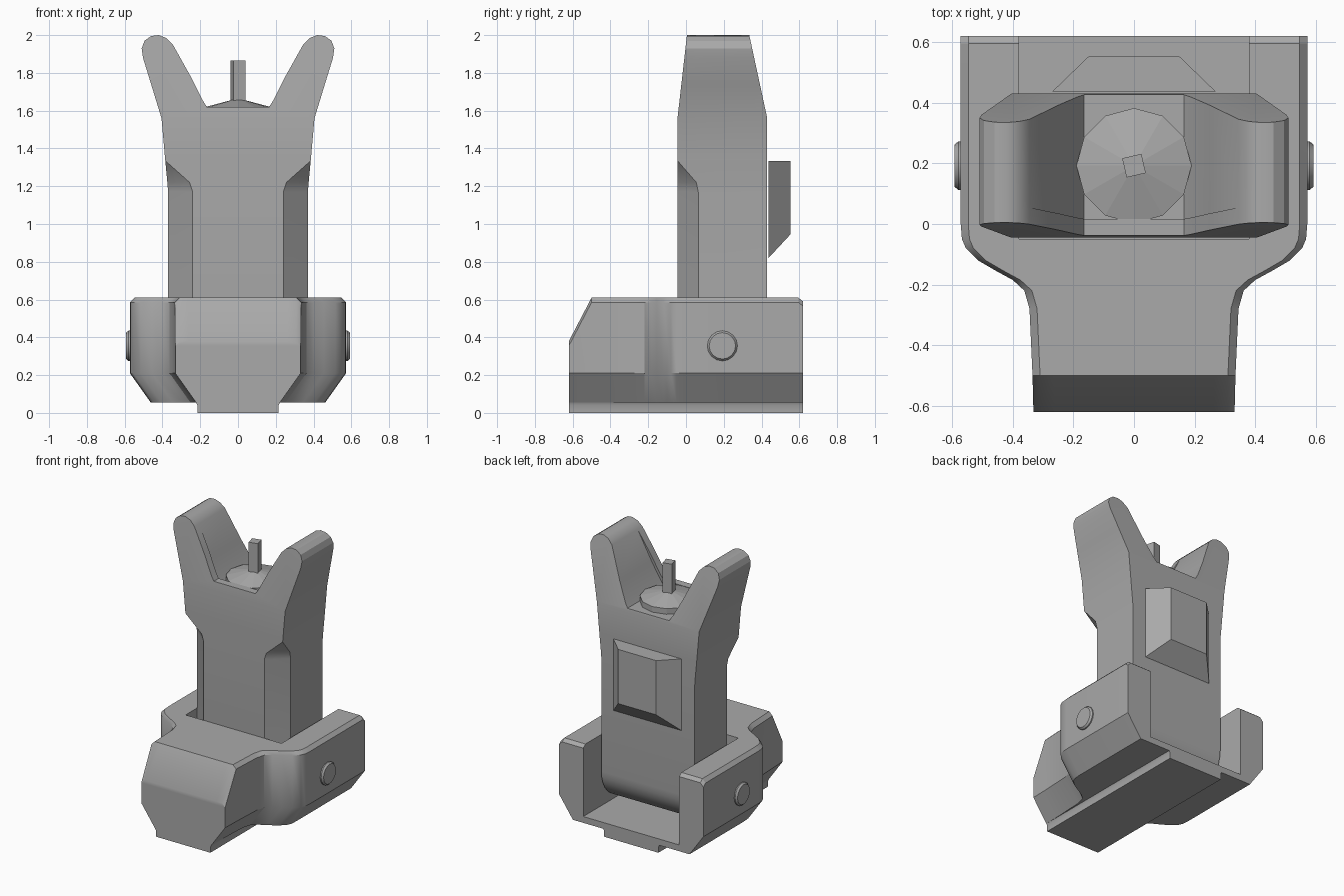
import bpy, bmesh, math
from mathutils import Vector

if "Cube" in bpy.data.objects:
    bpy.data.objects.remove(bpy.data.objects["Cube"])

grey = bpy.data.materials.new("plain grey")
grey.diffuse_color = (0.4, 0.4, 0.4, 1)
grey.use_nodes = True
grey.node_tree.nodes["Principled BSDF"].inputs["Base Color"].default_value = grey.diffuse_color


def loft(bm, rings, first=None, last=None, skip=()):
    """Skin a list of equal rings; first/last list the index groups of the end caps."""
    rows = [[bm.verts.new(p) for p in r] for r in rings]
    n = len(rows[0])
    for a, b in zip(rows, rows[1:]):
        for i in range(n):
            if i not in skip:
                j = (i + 1) % n
                bm.faces.new((a[i], a[j], b[j], b[i]))
    for row, caps in ((rows[0], first), (rows[-1], last)):
        for cap in caps or []:
            bm.faces.new([row[i] for i in cap])


def finish(bm, name, angle=None):
    bmesh.ops.remove_doubles(bm, verts=bm.verts, dist=0.0004)
    bmesh.ops.recalc_face_normals(bm, faces=bm.faces)
    me = bpy.data.meshes.new(name)
    bm.to_mesh(me)
    bm.free()
    me.materials.append(grey)
    ob = bpy.data.objects.new(name, me)
    bpy.context.collection.objects.link(ob)
    if angle:
        bpy.ops.object.select_all(action='DESELECT')
        ob.select_set(True)
        bpy.context.view_layer.objects.active = ob
        bpy.ops.object.shade_smooth_by_angle(angle=math.radians(angle))
    return ob


def mirror(half):
    return half + [(-x, z) for x, z in reversed(half)]


def whole(ring):
    return [list(range(len(ring)))]


# clamp body: U-shaped sections along y, solid and narrow at the front
def section(y, w, top=0.61, floor=None):
    s = min(0.38, w - 0.07)
    half = [(s, floor or top), (s, top), (w - 0.025, top), (w, top - 0.025),
            (w, 0.21), (w - 0.11, 0.055), (0.222, 0.055), (0.215, 0.04), (0.215, 0)]
    return [(x, y, z) for x, z in mirror(half)]


rings = [section(-0.62, 0.332, 0.38)]
for y, w in ((-0.5, 0.335), (-0.28, 0.345), (-0.22, 0.362), (-0.185, 0.40),
             (-0.155, 0.455), (-0.12, 0.515), (-0.08, 0.555), (-0.05, 0.568)):
    rings.append(section(y, w))
rings += [section(-0.05, 0.568, 0.61, 0.1), section(0.0, 0.572, 0.61, 0.1),
          section(0.595, 0.572, 0.61, 0.1), section(0.62, 0.572, 0.59, 0.1)]
bm = bmesh.new()
loft(bm, rings, whole(rings[0]), whole(rings[0]))
finish(bm, "clamp_body", 28)

# sight post, lower part: rounded foot, chamfered front corners that fade out
FRONT, BACK, PY, PZ, R = -0.045, 0.43, 0.1925, 0.355, 0.2375


def post_ring(z, hw, yf, yb, cx, cy):
    half = [(hw, yb), (hw, yf + cy), (hw - cx, yf)]
    return [(x, y, z) for x, y in mirror(half)]


rings = []
for k in range(9):
    a = math.radians(88 * (1 - k / 8))
    c = math.cos(a)
    rings.append(post_ring(PZ - R * math.sin(a), 0.37, PY - R * c, PY + R * c, 0.13, 0.11 * c))
for z, hw, cx, cy in ((1.17, 0.37, 0.13, 0.11), (1.22, 0.374, 0.118, 0.10), (1.335, 0.385, 0, 0)):
    rings.append(post_ring(z, hw, FRONT, BACK, cx, cy))
bm = bmesh.new()
loft(bm, rings, whole(rings[0]))

# sight post, upper part: two ears with a valley that is deeper behind a front lip
half = [(0.385, 1.335), (0.405, 1.56), (0.46, 1.74), (0.503, 1.88), (0.51, 1.93),
        (0.495, 1.97), (0.46, 1.995), (0.42, 2.0), (0.38, 1.985), (0.345, 1.95),
        (0.25, 1.78), (0.19, 1.66), (0.165, 1.62)]
lip = mirror(half)
deep = mirror([(x, z - 0.045 if x < 0.3 else z) for x, z in half])


def taper(z, base, shift):
    return base + shift * max(0, z - 1.56) / 0.44


rings = [[(x, taper(z, FRONT, 0.05), z) for x, z in lip],
         [(x, taper(z, FRONT + 0.055, 0.05), z) for x, z in lip],
         [(x, taper(z, FRONT + 0.055, 0.05), z) for x, z in deep],
         [(x, taper(z, BACK, -0.095), z) for x, z in deep]]
n = len(lip)
caps = [[0, 1, n - 2, n - 1], list(range(1, n - 1))]
loft(bm, rings, caps, caps, skip=(n - 1,))
finish(bm, "sight_post", 28)


# round adjustment disc with a shallow cone top
def circle(r, z, sides, turn=0.0):
    return [(r * math.cos(turn + math.tau * i / sides),
             PY + r * math.sin(turn + math.tau * i / sides), z) for i in range(sides)]


bm = bmesh.new()
rings = [circle(0.19, 1.565, 12), circle(0.19, 1.615, 12), circle(0.02, 1.66, 12)]
loft(bm, rings, whole(rings[0]), whole(rings[0]))
finish(bm, "adjustment_disc")

# square aiming pin, slightly turned
bm = bmesh.new()
turn = math.radians(58)
rings = [circle(0.046, z, 4, turn) for z in (1.63, 1.865)]
loft(bm, rings, whole(rings[0]), whole(rings[0]))
finish(bm, "aiming_pin")

# latch button on the back: narrows outwards, sloped underside, flat top
bm = bmesh.new()
rings = [[(-w, y, 1.333), (w, y, 1.333), (w, y, z), (-w, y, z)]
         for y, w, z in ((0.437, 0.27, 0.82), (0.553, 0.15, 0.945))]
loft(bm, rings, whole(rings[0]), whole(rings[0]))
finish(bm, "latch_button")

# pivot pin heads on both sides
for side, name in ((1, "pivot_pin_right"), (-1, "pivot_pin_left")):
    bm = bmesh.new()
    rings = [[(side * x, PY + r * math.cos(math.tau * i / 16), PZ + r * math.sin(math.tau * i / 16))
              for i in range(16)] for x, r in ((0.56, 0.08), (0.58, 0.08), (0.592, 0.07))]
    loft(bm, rings, whole(rings[0]), whole(rings[0]))
    finish(bm, name, 30)
